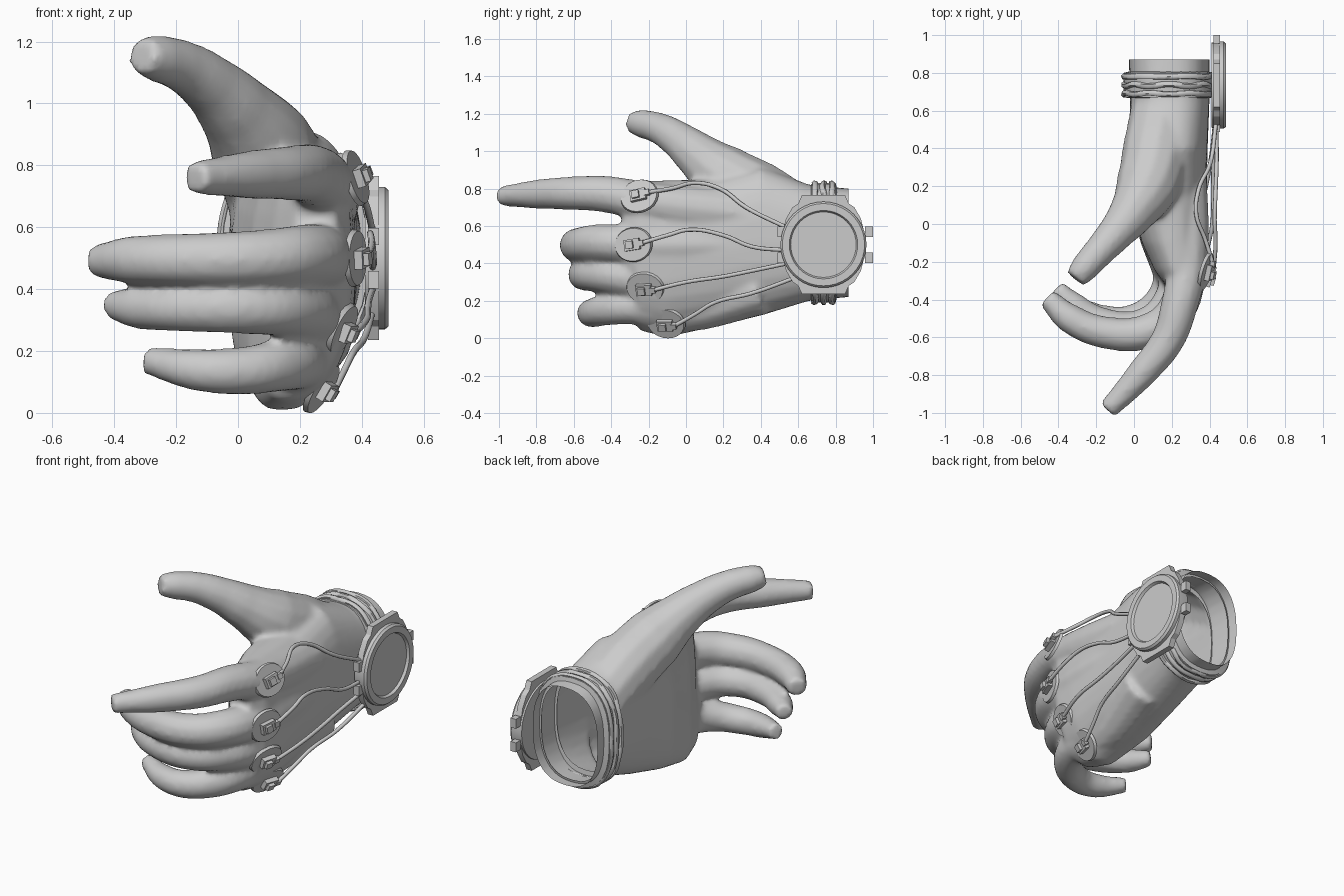
import bpy, bmesh, math
from mathutils import Vector, Matrix
from mathutils.bvhtree import BVHTree

cube = bpy.data.objects.get("Cube")
if cube:
    bpy.data.objects.remove(cube)


def finish(name, bm, angle=40):
    """Turn a bmesh into a shaded object."""
    bmesh.ops.recalc_face_normals(bm, faces=bm.faces)
    mesh = bpy.data.meshes.new(name)
    bm.to_mesh(mesh)
    bm.free()
    ob = bpy.data.objects.new(name, mesh)
    bpy.context.collection.objects.link(ob)
    bpy.ops.object.select_all(action='DESELECT')
    ob.select_set(True)
    bpy.context.view_layer.objects.active = ob
    bpy.ops.object.shade_smooth_by_angle(angle=math.radians(angle))
    return ob


def tube(name, points, radius=1.0, cyclic=False, res=4):
    """Round tube through (x, y, z[, radius]) points, returned as a mesh."""
    curve = bpy.data.curves.new(name, 'CURVE')
    curve.dimensions = '3D'
    curve.bevel_depth = radius
    curve.bevel_resolution = res
    curve.resolution_u = 6
    curve.use_fill_caps = True
    spline = curve.splines.new('BEZIER')
    spline.bezier_points.add(len(points) - 1)
    spline.use_cyclic_u = cyclic
    for bp, p in zip(spline.bezier_points, points):
        bp.co = p[:3]
        bp.radius = p[3] if len(p) > 3 else 1
        bp.handle_left_type = bp.handle_right_type = 'AUTO'
    ob = bpy.data.objects.new(name, curve)
    bpy.context.collection.objects.link(ob)
    bpy.context.view_layer.update()
    mesh = bpy.data.meshes.new_from_object(ob.evaluated_get(bpy.context.evaluated_depsgraph_get()))
    bpy.data.objects.remove(ob)
    return mesh


def tube_object(name, *args, **kw):
    bm = bmesh.new()
    bm.from_mesh(tube(name, *args, **kw))
    return finish(name, bm, 60)


def section(y, cx, cz, rx, rz, n=28, power=0.8):
    """Rounded cross-section, its lower half curling toward the palm."""
    bend = max(0, .6 - y) * .1
    pts = []
    for i in range(n):
        a = math.tau * i / n
        c, s = math.cos(a), math.sin(a)
        x = math.copysign(abs(c) ** power, c) * rx
        z = math.copysign(abs(s) ** power, s)
        pts.append((cx + x - bend * min(z, 0) ** 2, y, cz + z * rz))
    return pts


def loft(bm, rings, caps=True):
    rows = [[bm.verts.new(p) for p in ring] for ring in rings]
    for a, b in zip(rows, rows[1:]):
        for i in range(len(a)):
            j = (i + 1) % len(a)
            bm.faces.new((a[i], a[j], b[j], b[i]))
    if caps:
        bm.faces.new(rows[0])
        bm.faces.new(rows[-1])


def finger(joints, base, end):
    """Evenly tapering finger with a blunt tip and a root buried in the palm."""
    knuckle = joints[0]
    points = [(.24, .4, .5 + (knuckle[2] - .5) * .65, .14)]
    for i, joint in enumerate(joints):
        points.append((*joint, base + (end - base) * i / (len(joints) - 1)))
    points[-1] = (*joints[-1], end * .75)
    return points


# Hand: palm volume plus digits, fused into one skin
hand_bm = bmesh.new()
palm = [(.93, .185, .51, .215, .285), (.66, .19, .51, .21, .31), (.4, .18, .52, .21, .4),
        (.15, .18, .455, .205, .395), (-.1, .21, .425, .17, .42),
        (-.25, .24, .44, .13, .4), (-.34, .25, .52, .07, .28)]
loft(hand_bm, [section(*p) for p in palm])

thumb = [(.16, .65, .6, .17), (.12, .4, .76, .18), (.07, .2, .87, .17), (-.01, .06, .98, .125),
         (-.09, -.04, 1.06, .1), (-.18, -.14, 1.12, .085), (-.26, -.23, 1.145, .077),
         (-.31, -.29, 1.155, .06)]
hand_bm.from_mesh(tube("thumb", thumb))

fingers = {
    "index": ([(.28, -.22, .73), (.24, -.43, .77), (.18, -.61, .775), (.05, -.78, .77),
               (-.14, -.985, .76)], .108, .072),
    "middle": ([(.275, -.25, .5), (.22, -.46, .51), (.08, -.565, .5), (-.15, -.575, .495),
                (-.34, -.5, .495), (-.46, -.39, .49)], .108, .072),
    "ring": ([(.24, -.19, .31), (.2, -.4, .335), (.06, -.53, .34), (-.17, -.52, .34),
              (-.32, -.43, .34), (-.41, -.34, .35)], .105, .062),
    "little": ([(.18, -.08, .135), (.2, -.25, .165), (.14, -.41, .155), (0, -.5, .135),
                (-.14, -.5, .14), (-.295, -.43, .17)], .105, .06),
}
for name, spec in fingers.items():
    hand_bm.from_mesh(tube(name, finger(*spec)))
hand = finish("gloved_hand", hand_bm)

remesh = hand.modifiers.new("Fuse", 'REMESH')
remesh.mode = 'VOXEL'
remesh.voxel_size = 0.016
smooth = hand.modifiers.new("Soften", 'SMOOTH')
smooth.iterations = 7
for mod in ("Fuse", "Soften"):
    bpy.ops.object.modifier_apply(modifier=mod)

# Open the cuff at the wrist
bm = bmesh.new()
bm.from_mesh(hand.data)
bmesh.ops.bisect_plane(bm, geom=bm.verts[:] + bm.edges[:] + bm.faces[:],
                       plane_co=(0, .87, 0), plane_no=(0, 1, 0), clear_outer=True)
bm.to_mesh(hand.data)
surface = BVHTree.FromBMesh(bm)
bm.free()
bpy.ops.object.shade_smooth()

# Wrist strap with wavy cords around it
strap = bmesh.new()
loft(strap, [section(y, .185, .51, .21 + grow, .29 + grow)
             for y, grow in ((.665, -.01), (.67, .025), (.71, .03), (.8, .03), (.81, -.01))], caps=False)
finish("wrist_strap", strap)
for k, label in enumerate(("front", "middle", "back")):
    ring = section(.69 + k * .045, .185, .51, .238, .318, n=16)
    ring = [(x, y + .006 * math.sin(3 * i + 2 * k), z) for i, (x, y, z) in enumerate(ring)]
    tube_object(f"{label}_strap_cord", ring, .016, cyclic=True, res=1)

# Round wrist device: turned case with a recessed face
CENTRE = Vector((0, .735, .5))
case = bmesh.new()
profile = [(0, .41), (.225, .41), (.23, .45), (.23, .475), (.22, .487),
           (.183, .487), (.175, .472), (0, .472)]
verts = [case.verts.new((x, CENTRE.y + r, CENTRE.z)) for r, x in profile]
edges = [case.edges.new(pair) for pair in zip(verts, verts[1:])]
bmesh.ops.spin(case, geom=verts + edges, cent=CENTRE, axis=(1, 0, 0),
               angle=math.tau, steps=40, use_duplicate=False)
bmesh.ops.remove_doubles(case, verts=case.verts, dist=1e-4)
finish("device_case", case, 30)


def plate(name, outline):
    """Flat plate behind the case, from a (y, z) outline about its centre."""
    bm = bmesh.new()
    loft(bm, [[(x, CENTRE.y + y, CENTRE.z + z) for y, z in outline] for x in (.42, .455)])
    return finish(name, bm, 20)


half = [(.115, .265), (.135, .22), (.165, .2), (.2, .14), (.22, .06)]
for side, label in ((1, "upper"), (-1, "lower")):
    outline = [(y, z * side) for y, z in half] + [(-y, z * side) for y, z in reversed(half)]
    plate(f"{label}_lug", outline)
    for mid, end in ((-.225, "front"), (.243, "back")):
        corners = ((-1, -1), (1, -1), (1, 1), (-1, 1))
        plate(f"{label}_{end}_tab", [(mid + a * .022, side * .07 + b * .028) for a, b in corners])

# Knuckle pads tilted around the back of the hand, each with a plug
plugs = {}
for name, tilt in (("index", .3), ("middle", 0), ("ring", -.45), ("little", -.62)):
    normal = Vector((1, -.3, tilt)).normalized()
    aim = Vector((0, 1, .15))
    along = (aim - normal * normal.dot(aim)).normalized()
    frame = Matrix((along, normal.cross(along), normal)).transposed().to_4x4()
    frame.translation = Vector(fingers[name][0][0]) + normal * .11
    bm = bmesh.new()
    bmesh.ops.create_cone(bm, cap_ends=True, segments=24, radius1=.106, radius2=.1, depth=.016,
                          matrix=frame @ Matrix.Diagonal((1, .88, 1, 1)))
    finish(f"{name}_pad", bm, 30)
    bm = bmesh.new()
    for size, lift, shift in (((.085, .06, .03), .02, 0), ((.04, .04, .03), .038, -.01),
                              ((.03, .03, .025), .028, .05)):
        bmesh.ops.create_cube(bm, size=1, matrix=frame @ Matrix.Translation((shift, 0, lift))
                              @ Matrix.Diagonal((*size, 1)))
    finish(f"{name}_plug", bm, 20)
    plugs[name] = frame @ Vector((.05, 0, .028))

# Cables standing off the back of the hand: lift, then (y, z) route
routes = {"index": (.03, [(-.08, .8), (.05, .83), (.18, .8), (.32, .7), (.54, .59)]),
          "middle": (.05, [(-.1, .55), (.02, .58), (.2, .55), (.35, .49), (.53, .47)]),
          "ring": (.045, [(0, .3), (.2, .33), (.35, .36), (.54, .4)]),
          "little": (.04, [(.05, .13), (.15, .19), (.35, .24), (.6, .33)])}
for name, (lift, route) in routes.items():
    path = [tuple(plugs[name])]
    for y, z in route[:-1]:
        hit = surface.ray_cast(Vector((2, y, z)), Vector((-1, 0, 0)))[0]
        path.append(((max(hit.x, .3) if hit else .3) + lift, y, z))
    path.append((.435, *route[-1]))
    tube_object(f"{name}_cable", path, .011, res=2)
